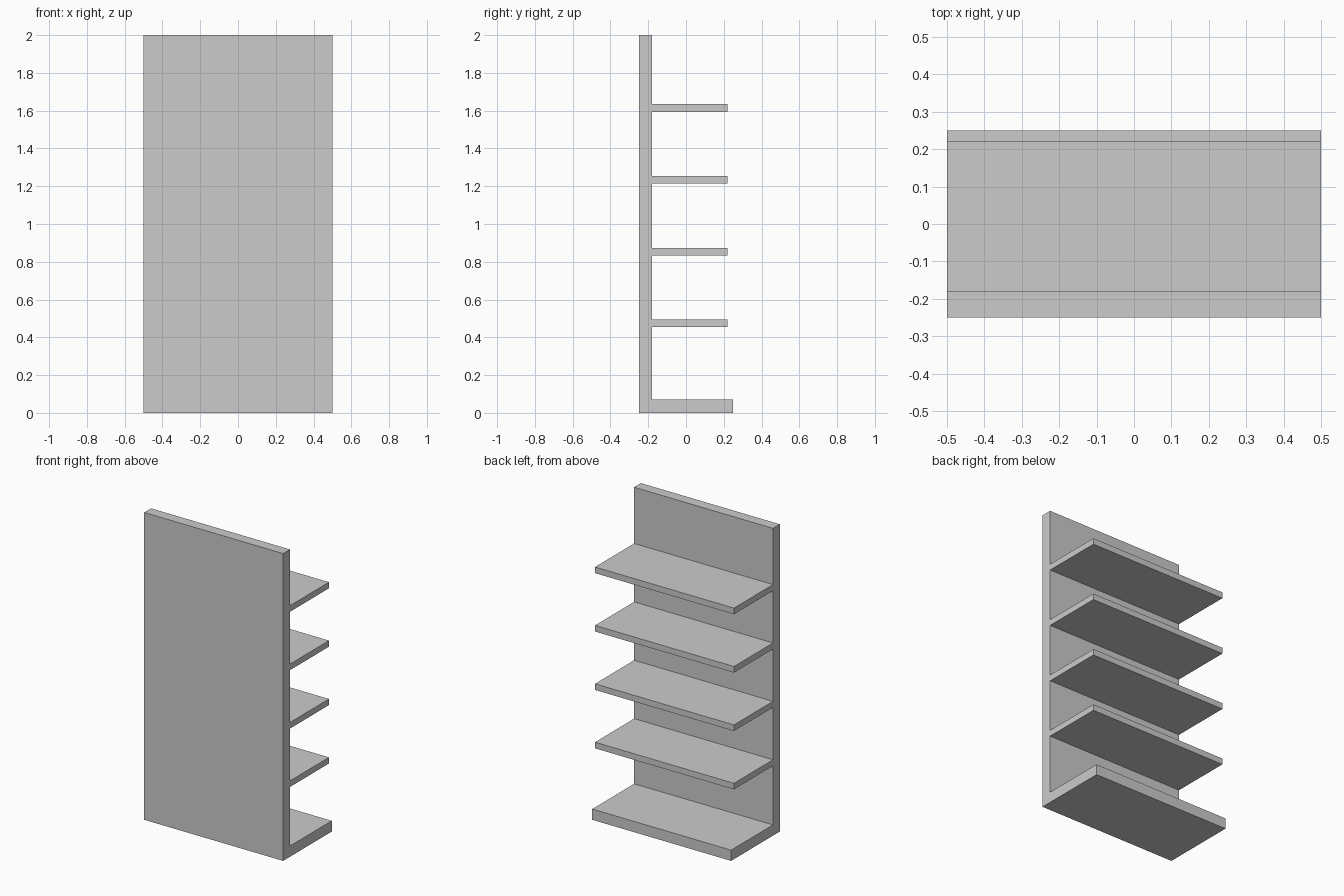
import bpy

if "Cube" in bpy.data.objects:
    bpy.data.objects.remove(bpy.data.objects["Cube"])

WIDTH = 1.0
BACK_Y = -0.25
PANEL_FRONT = -0.18


def box(name, y0, y1, z0, z1):
    """Full-width board spanning the given y and z ranges."""
    bpy.ops.mesh.primitive_cube_add(size=1, location=(0, (y0 + y1) / 2, (z0 + z1) / 2))
    obj = bpy.context.object
    obj.name = name
    obj.scale = (WIDTH, y1 - y0, z1 - z0)
    bpy.ops.object.transform_apply(location=False, rotation=False, scale=True)
    return obj


# Upright back panel
box("back_panel", BACK_Y, PANEL_FRONT, 0.0, 2.0)

# Thick, slightly deeper base shelf
box("base_shelf", PANEL_FRONT, 0.25, 0.0, 0.07)

# Four evenly spaced thin shelves
for i in range(4):
    z = 0.454 + i * 0.38
    box(f"shelf_{i + 1}", PANEL_FRONT, 0.221, z, z + 0.04)
